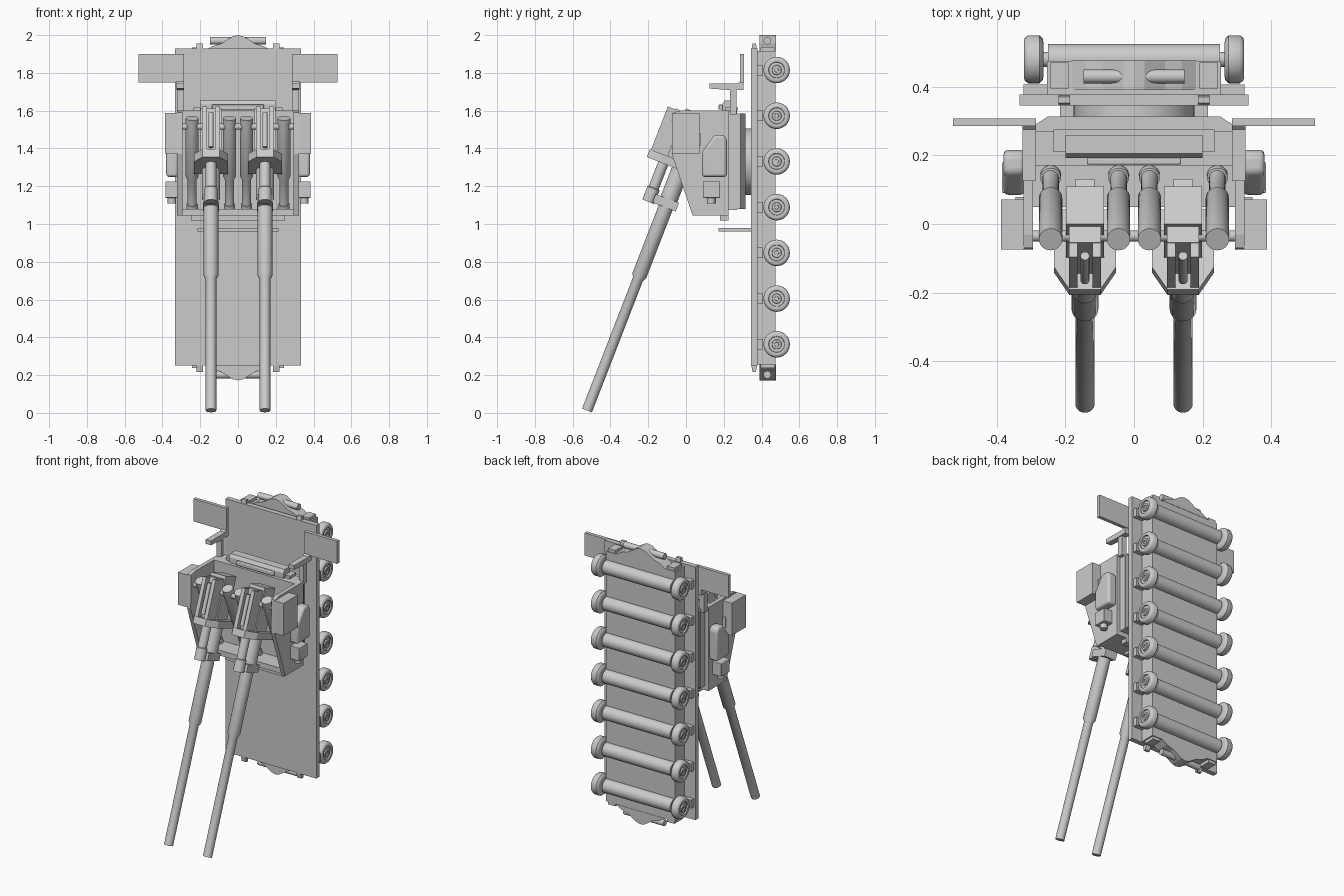
import bpy, bmesh, math
from mathutils import Matrix, Vector

if "Cube" in bpy.data.objects:
    bpy.data.objects.remove(bpy.data.objects["Cube"])

I = Matrix.Identity(4)


def finish(name, bm, M=I, bevel=0, smooth=False):
    bm.transform(M)
    bmesh.ops.recalc_face_normals(bm, faces=bm.faces)
    me = bpy.data.meshes.new(name)
    bm.to_mesh(me)
    bm.free()
    ob = bpy.data.objects.new(name, me)
    bpy.context.collection.objects.link(ob)
    if bevel:
        m = ob.modifiers.new("bevel", 'BEVEL')
        m.width, m.segments = bevel, 3
    if smooth or bevel:
        bpy.ops.object.select_all(action='DESELECT')
        ob.select_set(True)
        bpy.context.view_layer.objects.active = ob
        bpy.ops.object.shade_smooth_by_angle(angle=math.radians(35))
    return ob


def prism(name, pts, axis, a, b, M=I, bevel=0):
    """Extrude a 2D outline along an axis from a to b."""
    place = {'x': lambda p, d: (d, p[0], p[1]),
             'y': lambda p, d: (p[0], d, p[1]),
             'z': lambda p, d: (p[0], p[1], d)}[axis]
    bm = bmesh.new()
    lo = [bm.verts.new(place(p, a)) for p in pts]
    hi = [bm.verts.new(place(p, b)) for p in pts]
    bm.faces.new(lo)
    bm.faces.new(hi)
    for i in range(len(pts)):
        j = (i + 1) % len(pts)
        bm.faces.new((lo[i], lo[j], hi[j], hi[i]))
    return finish(name, bm, M, bevel)


def box(name, x, y, z, M=I, bevel=0):
    return prism(name, [(x[0], y[0]), (x[1], y[0]), (x[1], y[1]), (x[0], y[1])],
                 'z', z[0], z[1], M, bevel)


def lathe(name, prof, p, q, M=I, n=28):
    """Spin (distance, radius) points round the line p -> q."""
    p, d = Vector(p), Vector(q) - Vector(p)
    rot = d.to_track_quat('Z', 'Y').to_matrix().to_4x4()
    bm = bmesh.new()
    rings = []
    for h, r in prof:
        rings.append([bm.verts.new((r * math.cos(2 * math.pi * i / n),
                                    r * math.sin(2 * math.pi * i / n), h)) for i in range(n)])
    for u, v in zip(rings, rings[1:]):
        for i in range(n):
            j = (i + 1) % n
            bm.faces.new((u[i], u[j], v[j], v[i]))
    bm.faces.new(rings[0])
    bm.faces.new(rings[-1])
    return finish(name, bm, M @ Matrix.Translation(p) @ rot, 0, True)


def rod(name, p, q, r, M=I, n=24):
    L = (Vector(q) - Vector(p)).length
    return lathe(name, [(0, r), (L, r)], p, q, M, n)


# --- railcar bed -------------------------------------------------------
box("deck_plate", (-.333, .333), (.345, .378), (.25, 1.93))
box("chassis", (-.253, .253), (.378, .475), (.257, 1.915))
for k, (end, s) in {"top": (1.915, 1), "bottom": (.257, -1)}.items():
    # coupler hump, cross bar, end lugs
    prism("coupler_" + k, [(-.18, end), (-.14, end + s * .025), (-.09, end + s * .04),
                           (-.03, end + s * .078), (0, end + s * .085), (.03, end + s * .078),
                           (.09, end + s * .04), (.14, end + s * .025), (.18, end)], 'y', .39, .477)
    rod("coupler_bar_" + k, (-.147, .43, end + s * .055), (.147, .43, end + s * .055), .02)
    for x in (-.203, .203):
        prism("deck_lug_" + k, [(.345, end), (.378, end), (.37, end + s * .04), (.352, end + s * .04)],
              'x', x - .017, x + .017)
        box("end_buffer_" + k, (x * 1.07 - .027, x * 1.07 + .027), (.395, .47),
            sorted((end, end + s * .02)))

# --- seven axles with wheels and brackets ------------------------------
wheel = [(0, .05), (.002, .06), (.012, .07), (.044, .07), (.054, .063), (.057, .055),
         (.056, .043), (.048, .041), (.048, .026), (.056, .024), (.056, .012), (.05, .011)]
for i in range(7):
    z = .363 + i * .242
    rod("axle", (-.25, .48, z), (.25, .48, z), .045)
    rod("axle_stub", (-.27, .48, z), (.27, .48, z), .022)
    for s in (-1, 1):
        lathe("wheel", wheel, (s * .264, .48, z), (s * .33, .48, z), n=36)
        box("axle_bracket", sorted((s * .25, s * .322)), (.376, .407), (z - .028, z + .028))

# --- turret ------------------------------------------------------------
rod("turret_ring", (0, .30, 1.33), (0, .35, 1.33), .176, n=48)
prism("turret_rear", [(-.29, .267), (.29, .267), (.29, .288), (.25, .314), (-.25, .314), (-.29, .288)],
      'z', 1.08, 1.585)
box("turret_body", (-.297, .297), (.17, .27), (1.075, 1.6))
box("turret_floor", (-.297, .297), (.05, .225), (1.045, 1.08))
box("floor_sill", (-.25, .25), (.18, .225), (1.018, 1.045))
box("deck_step", (-.215, .215), (.172, .346), (.96, .98))
# roof hatch
box("roof_hatch_base", (-.235, .235), (.21, .275), (1.6, 1.618))
prism("roof_hatch", [(.192, 1.6), (.26, 1.6), (.26, 1.655), (.205, 1.655), (.192, 1.635)], 'x', -.2, .2)
box("roof_vision_bar", (-.137, .137), (.173, .193), (1.605, 1.632), bevel=.005)

cheek = [(-.07, 1.59), (-.075, 1.37), (.035, 1.045), (.225, 1.045), (.225, 1.6), (-.03, 1.6)]
for s in (-1, 1):
    def span(a, b):
        return sorted((s * a, s * b))
    prism("turret_cheek", cheek, 'x', s * .295, s * .322)
    # cheek equipment
    box("cheek_box", span(.32, .387), (-.075, .072), (1.372, 1.587))
    box("cheek_sight", span(.32, .345), (.015, .078), (1.413, 1.483))
    prism("cheek_pod", [(.085, 1.25), (.216, 1.25), (.216, 1.45), (.2, 1.472), (.15, 1.472), (.085, 1.38)],
          'x', s * .318, s * .38, bevel=.018)
    box("cheek_lamp", span(.32, .385), (.09, .18), (1.138, 1.226), bevel=.004)
    rod("cheek_lamp_cap", (s * .35, .133, 1.108), (s * .35, .133, 1.14), .022)
    # raised side wing and its bracket
    box("wing_panel", span(.285, .528), (.285, .308), (1.75, 1.9))
    prism("wing_bracket", [(.125, 1.717), (.222, 1.71), (.305, 1.71), (.305, 1.755), (.285, 1.755),
                           (.275, 1.745), (.125, 1.745)], 'x', s * .285, s * .325)
    box("wing_post", span(.285, .32), (.232, .268), (1.58, 1.715))
    # two recoil cylinders beside each gun
    for x in (.045, .243):
        a, b = Vector((s * x, -.045, 1.56)), Vector((s * x, .155, 1.05))
        lathe("recoil_cylinder", [(0, .034), (.33, .034), (.35, .024), (.49, .024), (.492, .03),
                                  (.515, .03), (.517, .022), (.545, .022)], a, b)
rod("trunnion_bar", (-.3, -.035, 1.515), (.3, -.035, 1.515), .016)

# --- twin guns, built in a frame with z up the barrel from the muzzle ---
for s in (-1, 1):
    G = Matrix.Translation((s * .143, -.524, .013)) @ Matrix.Rotation(math.radians(-21.2), 4, 'X')
    lathe("gun_barrel", [(0, .022), (0, .028), (.745, .028), (.765, .039), (1.42, .039)],
          (0, 0, 0), (0, 0, 1), G)
    box("barrel_collar", (-.043, .043), (-.075, .057), (1.152, 1.2), G)
    lathe("recuperator", [(0, .02), (0, .034), (.075, .034), (.08, .028), (.25, .028)],
          (0, -.097, 1.147), (0, -.097, 2), G)
    rod("barrel_sleeve", (0, 0, 1.2), (0, 0, 1.4), .047, G)
    prism("gun_flange", [(-.09, .06), (-.09, -.12), (-.045, -.19), (.045, -.19), (.09, -.12), (.09, .06)],
          'z', 1.365, 1.41, G)
    box("gun_receiver", (-.055, .055), (-.09, .028), (1.4, 1.68), G)
    box("receiver_stub", (-.028, .028), (.02, .055), (1.6, 1.67), G)
    # feed channel with central rod
    box("feed_channel_back", (-.047, .047), (-.14, -.09), (1.41, 1.66), G)
    for k in (-1, 1):
        box("feed_rail", sorted((k * .022, k * .047)), (-.183, -.14), (1.41, 1.655), G)
    rod("feed_rod", (0, -.168, 1.43), (0, -.168, 1.625), .013, G)
